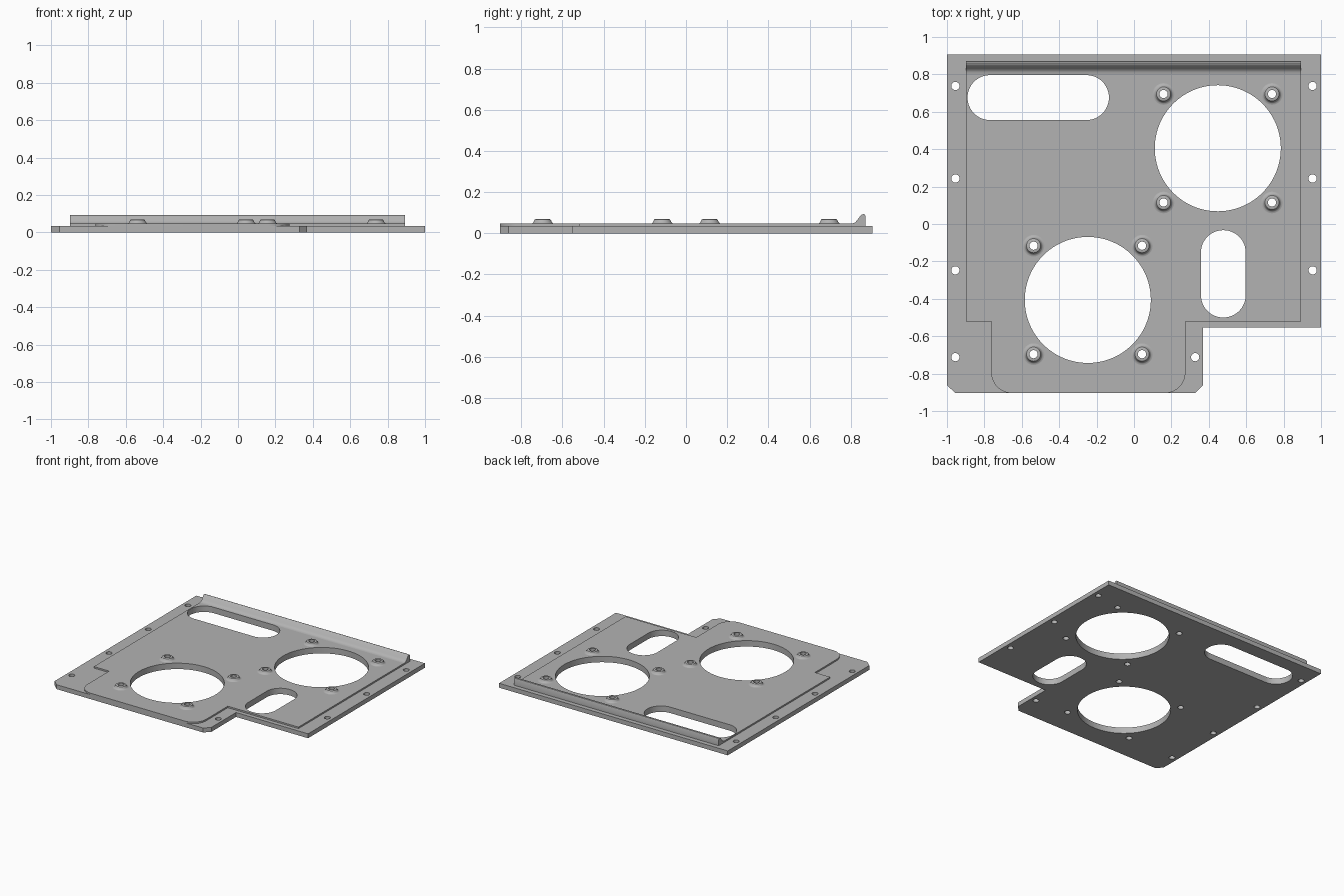
import bpy, bmesh
from math import sin, cos, pi, radians

cube = bpy.data.objects.get("Cube")
if cube:
    bpy.data.objects.remove(cube)

grey = bpy.data.materials.new("plain grey")
grey.use_nodes = True
GREY = (0.45, 0.45, 0.45, 1)
grey.diffuse_color = GREY
grey.node_tree.nodes["Principled BSDF"].inputs["Base Color"].default_value = GREY

BASE_TOP, SHEET_TOP = 0.035, 0.047
BACK, FRONT = 0.907, -0.904
LIP_BACK = 0.872
OPENINGS = [(0.448, 0.405), (-0.247, -0.406)]
BOSS_STEP, HOLE = 0.29, 0.022
bosses = [(x + i * BOSS_STEP, y + j * BOSS_STEP)
          for x, y in OPENINGS for i in (-1, 1) for j in (-1, 1)]


def arc(x, y, r, start, end, n):
    """Points along an arc, angles in degrees."""
    return [(x + r * cos(radians(start + (end - start) * k / n)),
             y + r * sin(radians(start + (end - start) * k / n))) for k in range(n + 1)]


def circle(x, y, r, n=32):
    return arc(x, y, r, 0, 360, n)[:-1]


def slot(x0, x1, y0, y1, r):
    """Rectangle with rounded corners."""
    corners = [(x1 - r, y1 - r), (x0 + r, y1 - r), (x0 + r, y0 + r), (x1 - r, y0 + r)]
    pts = []
    for k, (x, y) in enumerate(corners):
        for p in arc(x, y, r, 90 * k, 90 * k + 90, 12):
            if not pts or abs(p[0] - pts[-1][0]) + abs(p[1] - pts[-1][1]) > 1e-4:
                pts.append(p)
    return pts


def finish(obj):
    obj.data.materials.clear()
    obj.data.materials.append(grey)
    bpy.ops.object.select_all(action="DESELECT")
    obj.select_set(True)
    bpy.context.view_layer.objects.active = obj
    bpy.ops.object.shade_smooth_by_angle(angle=radians(32))


def add_mesh(name, bm):
    bmesh.ops.remove_doubles(bm, verts=bm.verts, dist=1e-5)
    bmesh.ops.recalc_face_normals(bm, faces=bm.faces)
    mesh = bpy.data.meshes.new(name)
    bm.to_mesh(mesh)
    bm.free()
    obj = bpy.data.objects.new(name, mesh)
    bpy.context.collection.objects.link(obj)
    finish(obj)
    return obj


def plate(name, outline, holes, z0, z1):
    """Flat sheet with holes, made from filled curve loops."""
    curve = bpy.data.curves.new(name + " outline", "CURVE")
    curve.dimensions = "2D"
    curve.fill_mode = "BOTH"
    curve.extrude = (z1 - z0) / 2
    for loop in [outline] + holes:
        spline = curve.splines.new("POLY")
        spline.points.add(len(loop) - 1)
        for point, (x, y) in zip(spline.points, loop):
            point.co = (x, y, 0, 1)
        spline.use_cyclic_u = True
    temp = bpy.data.objects.new(name + " outline", curve)
    bpy.context.collection.objects.link(temp)
    bpy.context.view_layer.update()
    mesh = bpy.data.meshes.new_from_object(temp.evaluated_get(
        bpy.context.evaluated_depsgraph_get()))
    bm = bmesh.new()
    bm.from_mesh(mesh)
    bmesh.ops.translate(bm, verts=bm.verts, vec=(0, 0, (z0 + z1) / 2))
    bpy.data.objects.remove(temp)
    bpy.data.curves.remove(curve)
    bpy.data.meshes.remove(mesh)
    return add_mesh(name, bm)


# Openings shared by both sheets
cutouts = [circle(x, y, 0.337, 96) for x, y in OPENINGS]
cutouts += [circle(x, y, HOLE) for x, y in bosses]
cutouts += [slot(-0.89, -0.134, 0.556, 0.796, 0.1195),
            slot(0.358, 0.597, -0.5, -0.033, 0.119)]

# Lower base plate with mounting holes along the edges
mounts = [(s * 0.955, y) for s in (-1, 1) for y in (0.738, 0.243, -0.248)]
mounts += [(-0.955, -0.712), (0.327, -0.712)]
base = [(-1, BACK), (-1, -0.862), (-0.955, FRONT), (0.328, FRONT), (0.37, -0.862),
        (0.37, -0.553), (1, -0.553), (1, BACK)]
plate("base_plate", base, cutouts + [circle(x, y, HOLE) for x, y in mounts], 0, BASE_TOP)

# Raised sheet with a narrower rounded front tongue
L, R, STEP = -0.897, 0.893, -0.52
TL, TR, ROUND = -0.763, 0.275, 0.11
sheet = [(L, LIP_BACK), (L, STEP), (TL, STEP)]
sheet += arc(TL + ROUND, FRONT + ROUND, ROUND, 180, 270, 14)
sheet += arc(TR - ROUND, FRONT + ROUND, ROUND, 270, 360, 14)
sheet += [(TR, STEP), (R, STEP), (R, LIP_BACK)]
plate("raised_sheet", sheet, cutouts, BASE_TOP, SHEET_TOP)

# Curved lip along the back
profile = [(LIP_BACK, BASE_TOP), (LIP_BACK, 0.083), (0.869, 0.09), (0.862, 0.093),
           (0.854, 0.091), (0.847, 0.085), (0.832, 0.064), (0.822, 0.053),
           (0.812, 0.0485), (0.8, SHEET_TOP), (0.8, BASE_TOP)]
bm = bmesh.new()
end = bm.faces.new([bm.verts.new((L, y, z)) for y, z in profile])
ext = bmesh.ops.extrude_face_region(bm, geom=[end], use_keep_orig=True)
bmesh.ops.translate(bm, vec=(R - L, 0, 0),
                    verts=[v for v in ext["geom"] if isinstance(v, bmesh.types.BMVert)])
add_mesh("back_lip", bm)

# Flared screw bosses around each large opening
flare = [(0.058, SHEET_TOP), (0.05, 0.0485), (0.045, 0.053), (0.041, 0.062),
         (0.038, 0.067), (0.034, 0.069), (HOLE, 0.069), (HOLE, SHEET_TOP)]
for k, (x, y) in enumerate(bosses):
    bm = bmesh.new()
    verts = [bm.verts.new((x + r, y, z)) for r, z in flare]
    edges = [bm.edges.new(pair) for pair in zip(verts, verts[1:])]
    bmesh.ops.spin(bm, geom=verts + edges, cent=(x, y, 0), axis=(0, 0, 1),
                   angle=2 * pi, steps=32, use_duplicate=False)
    add_mesh(f"screw_boss_{k + 1}", bm)
